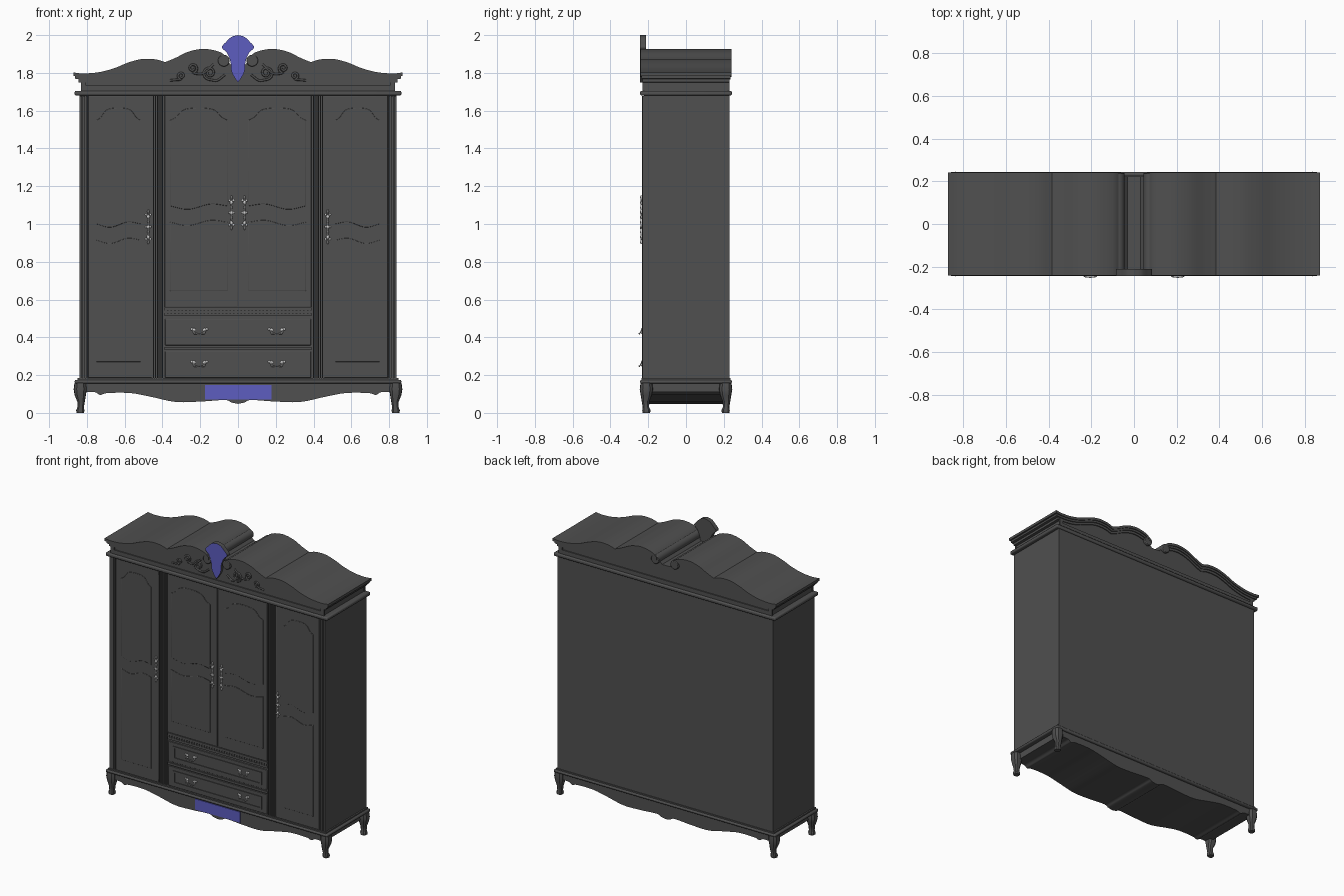
import bpy, bmesh, math
from mathutils import Matrix, Vector

cube = bpy.data.objects.get("Cube")
if cube:
    bpy.data.objects.remove(cube)


def material(name, rgb):
    m = bpy.data.materials.new(name)
    m.use_nodes = True
    m.diffuse_color = (*rgb, 1)
    m.node_tree.nodes["Principled BSDF"].inputs["Base Color"].default_value = (*rgb, 1)
    return m


WOOD = material("dark_grey_wood", (0.08, 0.08, 0.08))
BLUE = material("blue_inlay", (0.11, 0.11, 0.53))
METAL = material("pale_metal", (0.6, 0.6, 0.6))


def finish(name, bm, mat, bevel=0, smooth=True):
    bmesh.ops.recalc_face_normals(bm, faces=bm.faces)
    me = bpy.data.meshes.new(name)
    bm.to_mesh(me)
    bm.free()
    ob = bpy.data.objects.new(name, me)
    bpy.context.collection.objects.link(ob)
    me.materials.append(mat)
    if bevel:
        mod = ob.modifiers.new("Bevel", "BEVEL")
        mod.width, mod.segments, mod.limit_method = bevel, 2, "ANGLE"
    if smooth:
        bpy.context.view_layer.objects.active = ob
        ob.select_set(True)
        bpy.ops.object.shade_smooth_by_angle(angle=math.radians(35))
        ob.select_set(False)
    return ob


def boxes(name, items, mat=WOOD, bevel=0):
    """Each item is x0, x1, y0, y1, z0, z1."""
    bm = bmesh.new()
    for x0, x1, y0, y1, z0, z1 in items:
        place = Matrix.Translation(((x0 + x1) / 2, (y0 + y1) / 2, (z0 + z1) / 2))
        size = Matrix.Diagonal((abs(x1 - x0), y1 - y0, z1 - z0, 1))
        bmesh.ops.create_cube(bm, size=1, matrix=place @ size)
    return finish(name, bm, mat, bevel, bevel > 0)


def prism(name, pts, y0, y1, mat=WOOD, bevel=0):
    """Extrude an x-z outline along y."""
    bm = bmesh.new()
    face = bm.faces.new([bm.verts.new((x, y0, z)) for x, z in pts])
    ext = bmesh.ops.extrude_face_region(bm, geom=[face])
    verts = [v for v in ext["geom"] if isinstance(v, bmesh.types.BMVert)]
    bmesh.ops.translate(bm, verts=verts, vec=(0, y1 - y0, 0))
    return finish(name, bm, mat, bevel)


def blobs(name, items, mat=METAL):
    """Each item is a centre and three radii."""
    bm = bmesh.new()
    for c, r in items:
        bmesh.ops.create_uvsphere(bm, u_segments=10, v_segments=6, radius=1,
                                  matrix=Matrix.Translation(c) @ Matrix.Diagonal((*r, 1)))
    return finish(name, bm, mat)


def tube(name, pts, radius, mat):
    cu = bpy.data.curves.new(name, "CURVE")
    cu.dimensions, cu.bevel_depth, cu.bevel_resolution = "3D", radius, 2
    sp = cu.splines.new("POLY")
    sp.points.add(len(pts) - 1)
    for p, co in zip(sp.points, pts):
        p.co = (*co, 1)
    sp.use_smooth = True
    cu.materials.append(mat)
    ob = bpy.data.objects.new(name, cu)
    bpy.context.collection.objects.link(ob)


def spline(pts, n=8):
    """Smooth curve through a few points."""
    p = [Vector(q) for q in pts]
    p = [2 * p[0] - p[1]] + p + [2 * p[-1] - p[-2]]
    out = []
    for a, b, c, d in zip(p, p[1:], p[2:], p[3:]):
        for i in range(n):
            t = i / n
            out.append((2 * b + (c - a) * t + (2 * a - 5 * b + 4 * c - d) * t * t
                        + (3 * b - a - 3 * c + d) * t ** 3) / 2)
    return [tuple(v) for v in out + [p[-2]]]


def flip(pts, s):
    return [(x * s, z) for x, z in pts]


# Carcass with base and top mouldings
boxes("carcass", [(-.84, .84, -.222, .23, .17, 1.69)])
for name, z, h in (("base_moulding", .155, .02), ("top_moulding", 1.68, .025)):
    boxes(name, [(-.865, .865, -.243, .243, z, z + h)], bevel=.008)
boxes("base_step", [(-.85, .85, -.235, .235, .174, .184)])

# Apron, shaped along its lower edge and running front to back
half = spline([(0, .048), (.035, .055), (.07, .068), (.2, .06), (.33, .058), (.46, .085),
               (.57, .105), (.69, .105), (.73, .095), (.76, .11), (.83, .11)], 6)
prism("apron", flip(half[:0:-1], -1) + half + [(.83, .157), (-.83, .157)], -.225, .225)
boxes("apron_inlay", [(-.175, .178, -.23, -.224, .072, .147)], BLUE)

# Curved legs
SECTIONS = [(.157, .031, 0), (.125, .035, 0), (.095, .03, 0), (.06, .02, -.004),
            (.03, .017, -.002), (.014, .022, 0), (0, .02, 0)]
for side, s in (("left", 1), ("right", -1)):
    for end, y in (("front", -.21), ("back", .21)):
        bm, rings = bmesh.new(), []
        for z, r, off in SECTIONS:
            ring = []
            for k in range(12):
                a = math.tau * k / 12
                c, d = math.cos(a), math.sin(a)
                f = r / max(abs(c), abs(d)) ** .6
                ring.append(bm.verts.new((s * (.835 + off) + f * c,
                                          y + math.copysign(off, y) + f * d, z)))
            rings.append(ring)
        for a, b in zip(rings, rings[1:]):
            for k in range(12):
                bm.faces.new((a[k], a[k - 1], b[k - 1], b[k]))
        bm.faces.new(rings[0])
        bm.faces.new(rings[-1])
        finish(f"{end}_{side}_leg", bm, WOOD)

# Crown: frieze and stepped cornice following the wavy top
top = spline([(.06, 1.885), (.1, 1.912), (.18, 1.927), (.26, 1.913), (.33, 1.88), (.385, 1.857)])
top += spline([(.385, 1.857), (.44, 1.872), (.51, 1.873), (.58, 1.855), (.66, 1.823),
               (.74, 1.803), (.82, 1.797), (.872, 1.802)])[1:]


def lowered(pts, dz, end):
    return [(min(x, end), z - dz) for x, z in pts]


body = [p for p in lowered(top, .02, .826) if p[0] < .826] + [(.826, 1.778), (.826, 1.7)]
frieze = [(0, 1.835), (.03, 1.835), (.045, 1.85)] + body
prism("frieze", frieze + flip(frieze[:0:-1], -1), -.222, .222)
for side, s in (("left", 1), ("right", -1)):
    for i, (d0, d1, end, y) in enumerate(((0, .018, .872, .242), (.016, .032, .862, .236),
                                          (.03, .048, .845, .229))):
        band = lowered(top, d0, end) + lowered(top, d1, end)[::-1]
        prism(f"cornice_{side}_step_{i + 1}", flip(band, s), -y, y)
    disc = [(.075 + .031 * math.cos(a), 1.865 + .031 * math.sin(a))
            for a in (math.tau * k / 24 for k in range(24))]
    prism(f"volute_{side}", flip(disc, s), -.24, .24, bevel=.004)
    # Carved scrollwork beside the crest
    for j, (cx, cz, r, turn, tail) in enumerate((
            (.15, 1.8, .036, 1, (.07, 1.79)), (.24, 1.825, .026, -1, (.13, 1.845)),
            (.3, 1.785, .02, 1, (.36, 1.76)))):
        pts = []
        for k in range(31):
            a = turn * k * .3 - math.pi / 2
            q = r * (1 - k / 38)
            pts.append((s * (cx + q * math.cos(a)), -.223, cz + q * math.sin(a)))
        lead = spline([tail, ((tail[0] + cx) / 2, cz - r * 1.1), (cx, cz - r)], 5)
        tube(f"scroll_{side}_{j + 1}", [(s * x, -.223, z) for x, z in lead[:-1]] + pts,
             .006, WOOD)
for face, y0, y1 in (("front", -.23, -.22), ("back", .22, .23)):
    boxes(f"{face}_frieze_frame", [(-.832, .832, y0, y1, 1.7, 1.733),
                                   (-.832, -.806, y0, y1, 1.733, 1.775),
                                   (.806, .832, y0, y1, 1.733, 1.775)])

# Crest with a blue front
edge = spline([(0, 2), (.035, 1.99), (.062, 1.965), (.085, 1.935), (.058, 1.905), (.04, 1.86),
               (.035, 1.81), (.018, 1.775), (0, 1.75)], 5)
crest = prism("crest", edge + flip(edge[-2:0:-1], -1), -.243, -.212)
crest.data.materials.append(BLUE)
for p in crest.data.polygons:
    p.material_index = int(p.normal.y < -.5)


# Door with two raised panels whose facing edges are wavy
def door(name, s, x0, x1, z0, z1, p0, p1, low, mid):
    boxes(name, [(s * x0, s * x1, -.229, -.215, z0, z1)], bevel=.002)
    w = p1 - p0
    wave = spline([(p0, 0), (p0 + w * .3, .01), (p0 + w * .68, -.018), (p1, 0)])
    arch = spline([(p1, 1.55), (p1 - w * .1, 1.565), (p1 - w * .24, 1.605), (p0 + w * .5, 1.615),
                   (p0 + w * .24, 1.605), (p0 + w * .1, 1.565), (p0, 1.55)])
    upper = [(x, z + mid + .085) for x, z in wave] + arch
    lower = [(p0, low), (p1, low)] + [(x, z + mid) for x, z in wave[::-1]]
    prism(name + "_upper_panel", flip(upper, s), -.232, -.228, bevel=.003)
    prism(name + "_lower_panel", flip(lower, s), -.232, -.228, bevel=.003)


def pull(name, x, z):
    """Ornate upright door handle."""
    parts = [((x, -.236, z), (.004, .006, .092))]
    for k in range(-3, 4):
        big = k % 2 == 0
        parts.append(((x, -.236, z + k * .027), (.009 if big else .006, .007, .011)))
    parts += [((x + d, -.235, z + e), (.006, .004, .006))
              for d in (-.011, .011) for e in (-.065, 0, .065)]
    blobs(name, parts)


for side, s in (("left", 1), ("right", -1)):
    door(f"outer_door_{side}", s, .457, .793, .186, 1.678, .515, .75, .27, .915)
    door(f"inner_door_{side}", s, .002, .388, .56, 1.678, .055, .36, .645, 1.01)
    pull(f"outer_pull_{side}", s * .475, .985)
    pull(f"inner_pull_{side}", s * .035, 1.06)
    # Fluted pilaster and corner strips
    boxes(f"pilaster_{side}", [(s * (.396 + k * .0095), s * (.4015 + k * .0095),
                                -.233, -.22, .186, 1.678) for k in range(6)])
    boxes(f"corner_post_{side}", [(s * a, s * b, y, -.215, .186, 1.678) for a, b, y in
                                  ((.797, .805, -.23), (.809, .822, -.233), (.827, .84, -.23))])

# Drawers, rails and dentil strip
boxes("drawer_rails", [(-.39, .39, -.23, -.215, z, z + .016) for z in (.333, .512, .541)])
boxes("dentil_strip", [(-.388 + k * .0195, -.377 + k * .0195, -.229, -.22, .528, .541)
                       for k in range(40)])
for name, z in (("lower", .186), ("upper", .358)):
    h = .14
    boxes(f"{name}_drawer", [(-.386, .386, -.228, -.215, z, z + h)], bevel=.003)
    a, b, t = .345, .333, .011
    z0, z1 = z + .025, z + h - .025
    boxes(f"{name}_drawer_frame", [(-a, a, -.233, -.227, z0, z0 + t), (-a, a, -.233, -.227, z1 - t, z1),
                                   (-a, -b, -.233, -.227, z0, z1), (b, a, -.233, -.227, z0, z1)])
    for side, s in (("left", 1), ("right", -1)):
        x, c = s * .205, z + h / 2 + .003
        blobs(f"{name}_drawer_mounts_{side}",
              [((x + d, -.232, c + e), (r, .006, r)) for q in (-1, 1)
               for d, e, r in ((q * .028, .008, .01), (q * .04, .012, .007), (q * .026, -.008, .006))])
        tube(f"{name}_drawer_bail_{side}",
             spline([(x - .03, -.236, c + .006), (x - .026, -.246, c - .012), (x, -.249, c - .01),
                     (x + .026, -.246, c - .012), (x + .03, -.236, c + .006)], 5), .003, METAL)
